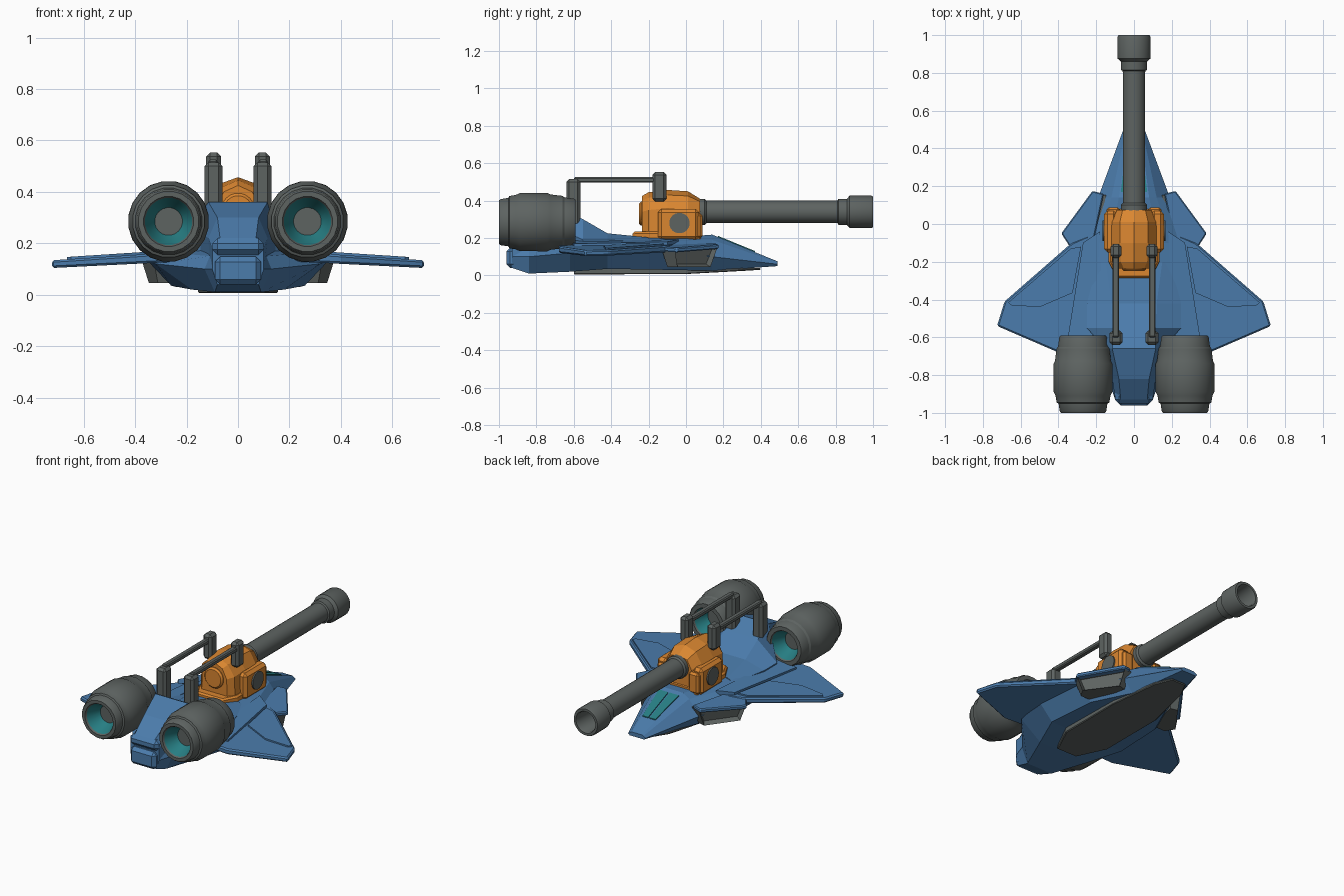
import bpy, bmesh, math
from mathutils import Vector

if "Cube" in bpy.data.objects:
    bpy.data.objects.remove(bpy.data.objects["Cube"])


def material(name, rgb):
    m = bpy.data.materials.new(name)
    m.use_nodes = True
    m.diffuse_color = (*rgb, 1)
    m.node_tree.nodes["Principled BSDF"].inputs["Base Color"].default_value = (*rgb, 1)
    return m


BLUE = material("hull blue", (0.07, 0.2, 0.41))
ORANGE = material("turret orange", (0.7, 0.24, 0.03))
GREY = material("gunmetal grey", (0.11, 0.125, 0.12))
TEAL = material("glow teal", (0.02, 0.21, 0.23))
SIDES = (("left", 1), ("right", -1))


def finish(name, bm, mats, bevel=0, smooth=False):
    bmesh.ops.remove_doubles(bm, verts=bm.verts, dist=0.0001)
    bmesh.ops.recalc_face_normals(bm, faces=bm.faces)
    mesh = bpy.data.meshes.new(name)
    bm.to_mesh(mesh)
    bm.free()
    ob = bpy.data.objects.new(name, mesh)
    bpy.context.collection.objects.link(ob)
    for m in mats:
        mesh.materials.append(m)
    if bevel:
        mod = ob.modifiers.new("bevel", "BEVEL")
        mod.width, mod.segments, mod.limit_method = bevel, 1, "ANGLE"
    if smooth:
        bpy.ops.object.select_all(action="DESELECT")
        ob.select_set(True)
        bpy.context.view_layer.objects.active = ob
        bpy.ops.object.shade_smooth_by_angle(angle=math.radians(30))
    return ob


def skin(bm, rings, closed=True):
    """Join rings of vertices with quads and cap the ends."""
    n = len(rings[0])
    rows = []
    for a, b in zip(rings, rings[1:]):
        rows.append([bm.faces.new((a[i], a[(i + 1) % n], b[(i + 1) % n], b[i])) for i in range(n)])
    if closed:
        bm.faces.new(rings[0])
        bm.faces.new(rings[-1])
    return rows


def loft(name, sections, mat, bevel=0):
    """Sections along y, each a right-hand (x, z) profile that is mirrored."""
    bm = bmesh.new()
    rings = []
    for y, half in sections:
        pts = list(half) + [(-x, z) for x, z in reversed(half)]
        rings.append([bm.verts.new((x, y, z)) for x, z in pts])
    skin(bm, rings)
    return finish(name, bm, [mat], bevel)


def prism(name, outline, top, bottom, mat, s=1, bevel=0, taper=1, recess=None):
    """Outline in x, y with top and bottom heights given by functions."""
    bm = bmesh.new()
    pts = [Vector((x * s, y)) for x, y in outline]
    mid = sum(pts, Vector((0, 0))) / len(pts)
    low = [mid + (p - mid) * taper for p in pts]
    rings = [[bm.verts.new((p.x, p.y, f(abs(p.x), p.y))) for p in ps]
             for ps, f in ((pts, top), (low, bottom))]
    rows = skin(bm, rings)
    bmesh.ops.recalc_face_normals(bm, faces=bm.faces)
    if recess is not None:
        bmesh.ops.inset_individual(bm, faces=[rows[0][recess]], thickness=0.014, depth=-0.03)
    return finish(name, bm, [mat], bevel)


def lathe(name, profile, x, z, mats, sides=20, closed=True):
    """Profile of (y, radius, material slot) turned about an axis along y."""
    bm = bmesh.new()
    rings = []
    for y, r, _ in profile:
        angles = [math.tau * (i + 0.5) / sides for i in range(sides)]
        rings.append([bm.verts.new((x + r * math.cos(a), y, z + r * math.sin(a))) for a in angles])
    for row, step in zip(skin(bm, rings, closed), profile):
        for f in row:
            f.material_index = step[2]
    return finish(name, bm, mats, smooth=True)


def box(name, lo, hi, mat, s=1, bevel=0.01):
    outline = [(lo[0], lo[1]), (hi[0], lo[1]), (hi[0], hi[1]), (lo[0], hi[1])]
    return prism(name, outline, lambda x, y: hi[2], lambda x, y: lo[2], mat, s, bevel)


# Hull: nose, flat shoulders and boat-shaped belly
loft("hull", [
    (0.49, [(0.035, 0.075), (0.045, 0.07), (0.06, 0.06), (0.05, 0.05)]),
    (0.14, [(0.08, 0.218), (0.12, 0.19), (0.19, 0.10), (0.13, 0.025)]),
    (-0.10, [(0.13, 0.20), (0.20, 0.18), (0.32, 0.13), (0.24, 0.03)]),
    (-0.42, [(0.15, 0.20), (0.26, 0.18), (0.35, 0.13), (0.26, 0.035)]),
    (-0.62, [(0.13, 0.18), (0.22, 0.16), (0.32, 0.12), (0.18, 0.02)]),
    (-0.84, [(0.09, 0.16), (0.11, 0.15), (0.13, 0.10), (0.09, 0.01)]),
    (-0.93, [(0.08, 0.14), (0.09, 0.13), (0.10, 0.10), (0.08, 0.04)]),
], BLUE)

# Raised spine that ramps up between the engines
loft("spine", [
    (-0.20, [(0.15, 0.203), (0.19, 0.18), (0.19, 0.1)]),
    (-0.42, [(0.12, 0.225), (0.25, 0.19), (0.25, 0.1)]),
    (-0.55, [(0.115, 0.30), (0.25, 0.19), (0.25, 0.1)]),
    (-0.66, [(0.115, 0.36), (0.15, 0.24), (0.14, 0.1)]),
    (-0.82, [(0.08, 0.30), (0.115, 0.22), (0.11, 0.1)]),
    (-0.93, [(0.07, 0.22), (0.10, 0.18), (0.10, 0.1)]),
], BLUE)
box("tail_upper_block", (-0.1, -0.95, 0.155), (0.1, -0.7, 0.22), BLUE, bevel=0.02)
box("tail_lower_block", (-0.09, -0.96, 0.04), (0.09, -0.7, 0.148), BLUE, bevel=0.02)

# Belly plate
half = [(0.05, 0.4), (0.10, 0.3), (0.155, 0.0), (0.155, -0.42), (0.07, -0.6)]
prism("belly_plate", half + [(-x, y) for x, y in reversed(half)],
      lambda x, y: 0.04, lambda x, y: 0.006 + max(0, y) * 0.06, GREY, bevel=0.006)


def slope(x, y):
    return 0.275 - 0.408 * y


def wing_top(x, y):
    return 0.181 - 0.065 * x


for side, s in SIDES:
    # Canopy pane on the sloping nose
    prism(side + "_canopy_pane", [(0.005, 0.17), (0.07, 0.17), (0.045, 0.37), (0.005, 0.37)],
          lambda x, y: slope(x, y) + 0.006, lambda x, y: slope(x, y) - 0.002, TEAL, s)

    # Wing with a raised leading panel and a root strip
    prism(side + "_wing", [(0.24, -0.06), (0.33, -0.1), (0.685, -0.41), (0.725, -0.54),
                           (0.40, -0.68), (0.22, -0.68)],
          wing_top, lambda x, y: 0.14 - 0.05 * x, BLUE, s, 0.008)
    prism(side + "_wing_panel", [(0.28, -0.12), (0.335, -0.13), (0.665, -0.415), (0.65, -0.43),
                                 (0.5, -0.44), (0.325, -0.365)],
          lambda x, y: wing_top(x, y) + 0.009, lambda x, y: wing_top(x, y) - 0.005, BLUE, s)
    prism(side + "_wing_root", [(0.18, -0.04), (0.27, -0.1), (0.35, -0.6), (0.22, -0.62)],
          lambda x, y: 0.215 - 0.13 * x, lambda x, y: 0.13, BLUE, s)

    # Angled intake under a blue cover
    intake = [(0.16, 0.16), (0.22, 0.175), (0.385, -0.05), (0.34, -0.12), (0.22, -0.12)]
    prism(side + "_intake_cover", intake, lambda x, y: 0.19 - 0.11 * x,
          lambda x, y: 0.165 - 0.11 * x, BLUE, s, 0.006)
    prism(side + "_intake", [(x - 0.012, y - 0.008) for x, y in intake],
          lambda x, y: 0.17 - 0.11 * x, lambda x, y: 0.045, GREY, s, taper=0.78, recess=1)

    # Barrel-shaped engine, open at both ends with a glowing throat
    lathe(side + "_engine", [
        (-0.91, 0.001, 0), (-0.91, 0.054, 1), (-0.96, 0.082, 1), (-0.99, 0.092, 0),
        (-1.0, 0.098, 0), (-1.0, 0.118, 0), (-0.99, 0.125, 0), (-0.95, 0.131, 0),
        (-0.945, 0.141, 0), (-0.91, 0.147, 0), (-0.89, 0.157, 0), (-0.74, 0.158, 0),
        (-0.725, 0.15, 0), (-0.66, 0.142, 0), (-0.65, 0.134, 0), (-0.60, 0.127, 0),
        (-0.59, 0.12, 0), (-0.59, 0.095, 0), (-0.60, 0.09, 1), (-0.63, 0.08, 1),
        (-0.68, 0.054, 0), (-0.68, 0.001, 0)], 0.27 * s, 0.285, [GREY, TEAL])

    # Paired posts joined by a rail
    box(side + "_rear_post", (0.06, -0.64, 0.25), (0.13, -0.565, 0.515), GREY, s, 0.015)
    box(side + "_front_post", (0.066, -0.18, 0.395), (0.124, -0.105, 0.553), GREY, s, 0.015)
    box(side + "_rail", (0.08, -0.6, 0.497), (0.114, -0.15, 0.525), GREY, s, 0.006)

    # Turret cheek with a round pivot cap and front lug
    box(side + "_turret_cheek", (0.09, -0.15, 0.19), (0.158, 0.07, 0.355), ORANGE, s, 0.018)
    box(side + "_turret_lug", (0.075, 0.0, 0.2), (0.145, 0.088, 0.33), ORANGE, s, 0.012)
    cap = lathe(side + "_pivot_cap", [(0, 0.055, 0), (0.012, 0.055, 0)], 0, 0, [GREY], 20)
    cap.rotation_euler.z = -s * math.pi / 2
    cap.location = (0.154 * s, -0.035, 0.28)

# Turret body and its base
loft("turret_body", [
    (-0.235, [(0, 0.425), (0.055, 0.40), (0.085, 0.34), (0.09, 0.2)]),
    (-0.20, [(0, 0.445), (0.07, 0.415), (0.115, 0.35), (0.12, 0.2)]),
    (-0.10, [(0, 0.457), (0.075, 0.43), (0.12, 0.36), (0.125, 0.2)]),
    (0.01, [(0, 0.45), (0.075, 0.425), (0.12, 0.35), (0.125, 0.2)]),
    (0.075, [(0, 0.41), (0.06, 0.395), (0.09, 0.34), (0.1, 0.2)]),
], ORANGE)
prism("turret_base", [(-0.09, -0.285), (0.09, -0.285), (0.135, -0.2), (0.135, 0.08), (-0.135, 0.08), (-0.135, -0.2)],
      lambda x, y: 0.235, lambda x, y: 0.185, ORANGE, bevel=0.01)
lathe("breech_cap", [(-0.25, 0.055, 0), (-0.24, 0.065, 0), (-0.2, 0.065, 0)], 0, 0.33, [ORANGE])

# Hollow cannon barrel with a stepped muzzle
lathe("cannon_barrel", [
    (0.05, 0.07, 0), (0.1, 0.07, 0), (0.11, 0.06, 0), (0.81, 0.06, 0), (0.815, 0.07, 0),
    (0.86, 0.07, 0), (0.875, 0.087, 0), (0.99, 0.088, 0), (1.0, 0.083, 0), (1.0, 0.068, 0),
    (0.99, 0.063, 0), (0.8, 0.06, 0), (0.8, 0.001, 0)], 0, 0.34, [GREY], 24)
